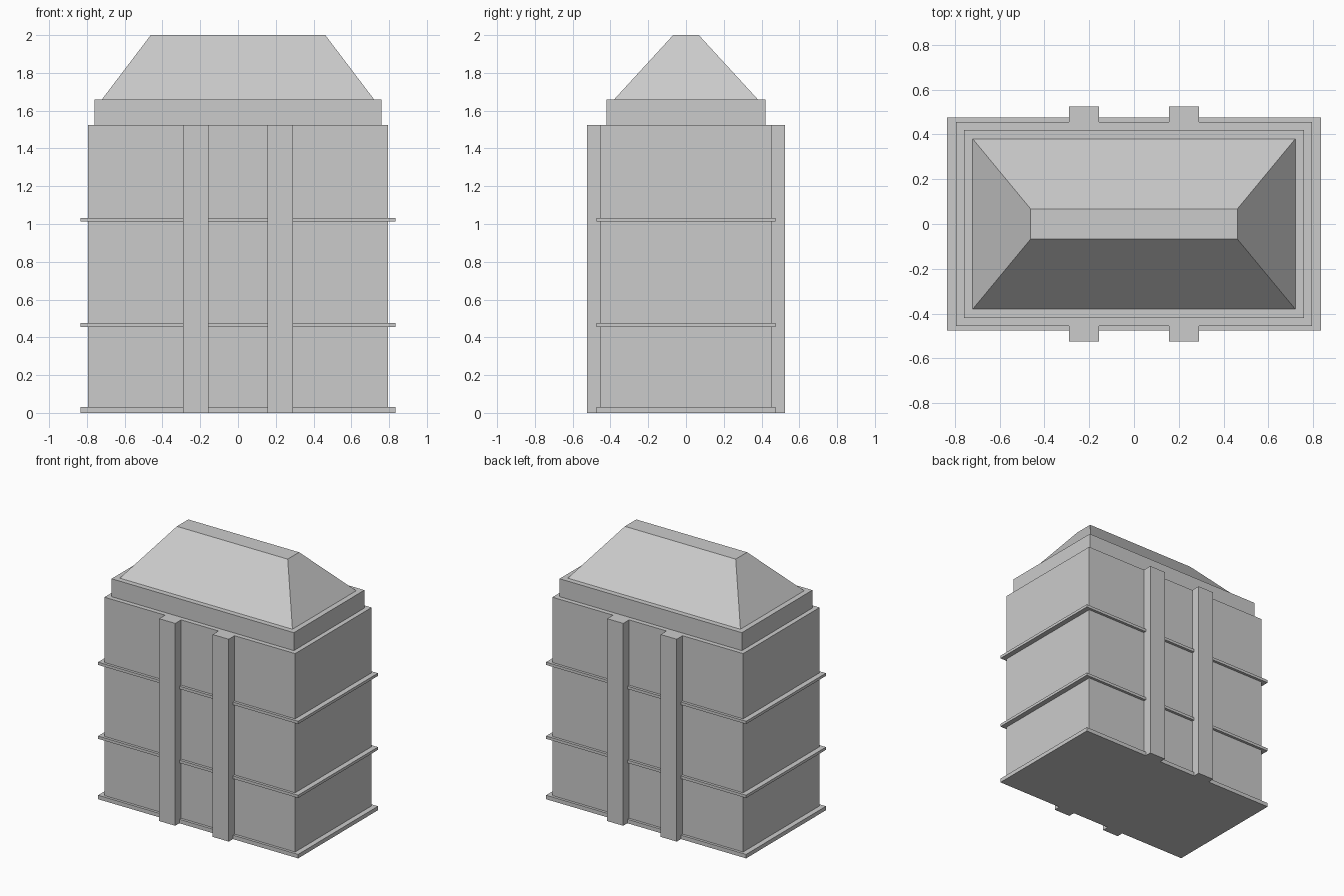
import bpy
import bmesh

cube = bpy.data.objects.get("Cube")
if cube:
    bpy.data.objects.remove(cube, do_unlink=True)

# Single stone colour
stone = bpy.data.materials.new("grey_stone")
stone.use_nodes = True
colour = (0.6, 0.6, 0.6, 1)
stone.diffuse_color = colour
stone.node_tree.nodes["Principled BSDF"].inputs["Base Color"].default_value = colour


def block(name, half_x, half_y, bottom, top, centre=(0, 0), top_half=None):
    """Box from bottom to top; top_half narrows its upper face."""
    bm = bmesh.new()
    bmesh.ops.create_cube(bm, size=2)
    for v in bm.verts:
        upper = v.co.z > 0
        hx, hy = top_half if upper and top_half else (half_x, half_y)
        v.co = (centre[0] + v.co.x * hx, centre[1] + v.co.y * hy,
                top if upper else bottom)
    mesh = bpy.data.meshes.new(name)
    bm.to_mesh(mesh)
    bm.free()
    mesh.materials.append(stone)
    obj = bpy.data.objects.new(name, mesh)
    bpy.context.collection.objects.link(obj)
    return obj


# Main volume, parapet and hipped roof
BODY_TOP, PARAPET_TOP = 1.525, 1.66
block("body", 0.795, 0.455, 0, BODY_TOP)
block("parapet", 0.76, 0.42, BODY_TOP, PARAPET_TOP)
block("hipped_roof", 0.72, 0.38, PARAPET_TOP, 2, top_half=(0.462, 0.068))

# Projecting bands at the floor levels
for name, bottom, top in (("base_band", 0, 0.03),
                          ("lower_band", 0.455, 0.476),
                          ("upper_band", 1.012, 1.033)):
    block(name, 0.834, 0.475, bottom, top)

# Paired pilasters on the front and back walls
for face, sy in (("front", -1), ("back", 1)):
    for side, sx in (("right", -1), ("left", 1)):
        block(f"{face}_{side}_pilaster", 0.067, 0.0425, 0, BODY_TOP,
              centre=(sx * 0.223, sy * 0.4825))
